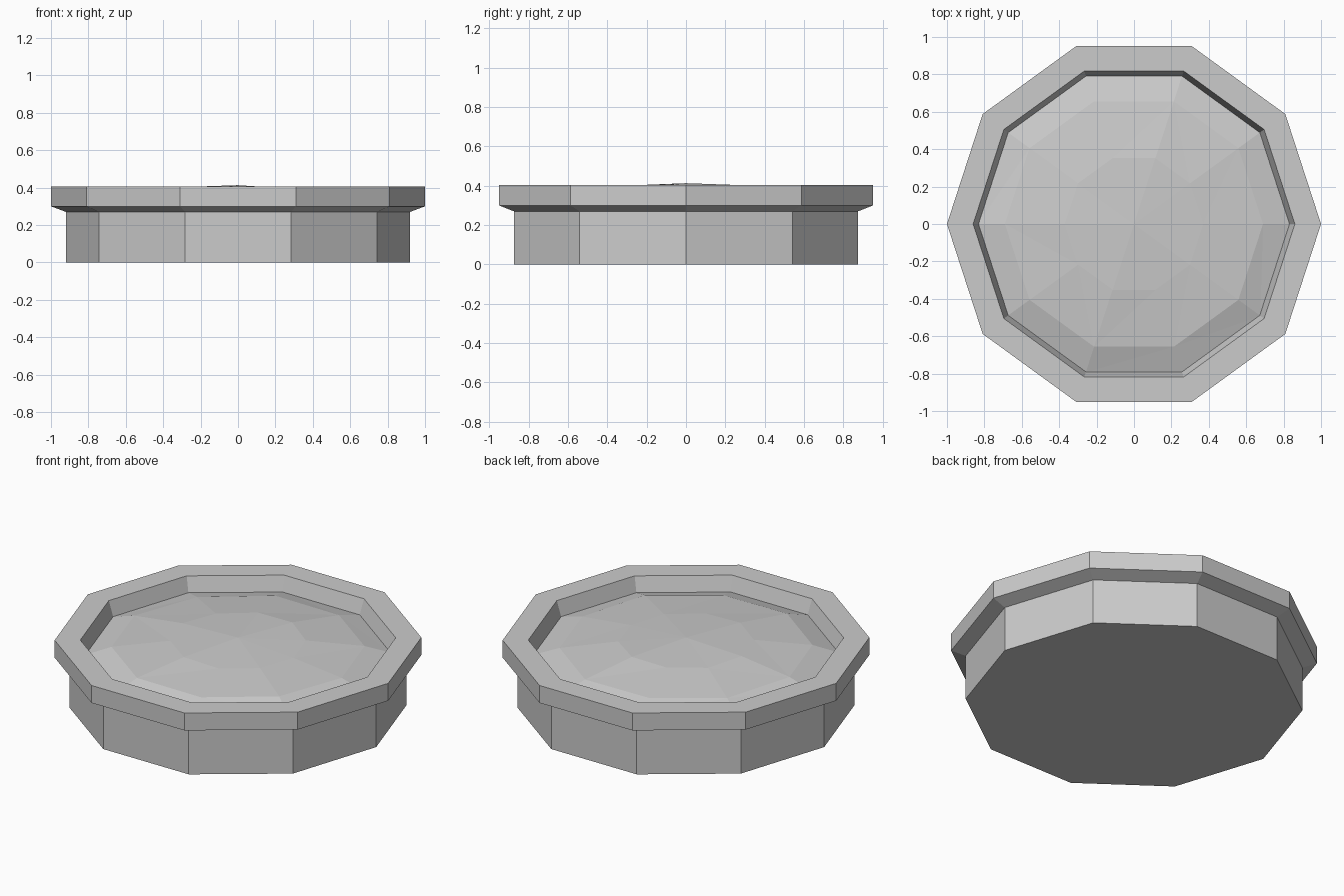
import bpy, bmesh, random
from math import cos, sin, pi

SIDES = 10
random.seed(4)

if "Cube" in bpy.data.objects:
    bpy.data.objects.remove(bpy.data.objects["Cube"])

# Single plain grey
grey = bpy.data.materials.new("light_grey")
grey.use_nodes = True
colour = (0.6, 0.6, 0.6, 1)
grey.diffuse_color = colour
grey.node_tree.nodes["Principled BSDF"].inputs["Base Color"].default_value = colour


def ring(bm, radius, z, jitter=0):
    return [bm.verts.new((radius * cos(2 * pi * i / SIDES),
                          radius * sin(2 * pi * i / SIDES),
                          z + random.uniform(-jitter, jitter)))
            for i in range(SIDES)]


def bridge(bm, low, high):
    for i in range(SIDES):
        j = (i + 1) % SIDES
        bm.faces.new((low[i], low[j], high[j], high[i]))


def finish(bm, name):
    mesh = bpy.data.meshes.new(name)
    bm.to_mesh(mesh)
    bm.free()
    mesh.materials.append(grey)
    obj = bpy.data.objects.new(name, mesh)
    bpy.context.collection.objects.link(obj)
    return obj


# Ten-sided pot: base, flared lip, flat rim and sloping inner wall
bm = bmesh.new()
profile = [(0.92, 0), (0.92, 0.27), (1.0, 0.30), (1.0, 0.405),
           (0.86, 0.405), (0.83, 0.312)]
rings = [ring(bm, r, z) for r, z in profile]
bm.faces.new(rings[0][::-1])
for low, high in zip(rings, rings[1:]):
    bridge(bm, low, high)
finish(bm, "planter_pot")

# Low faceted mound filling the pot
bm = bmesh.new()
edge = ring(bm, 0.835, 0.315)
shoulder = ring(bm, 0.69, 0.358, 0.006)
crown = ring(bm, 0.37, 0.395, 0.006)
bridge(bm, edge, shoulder)
bridge(bm, shoulder, crown)
peak = bm.verts.new((0, 0, 0.413))
for i in range(SIDES):
    bm.faces.new((crown[i], crown[(i + 1) % SIDES], peak))
bmesh.ops.triangulate(bm, faces=bm.faces[:])
finish(bm, "soil_mound")
